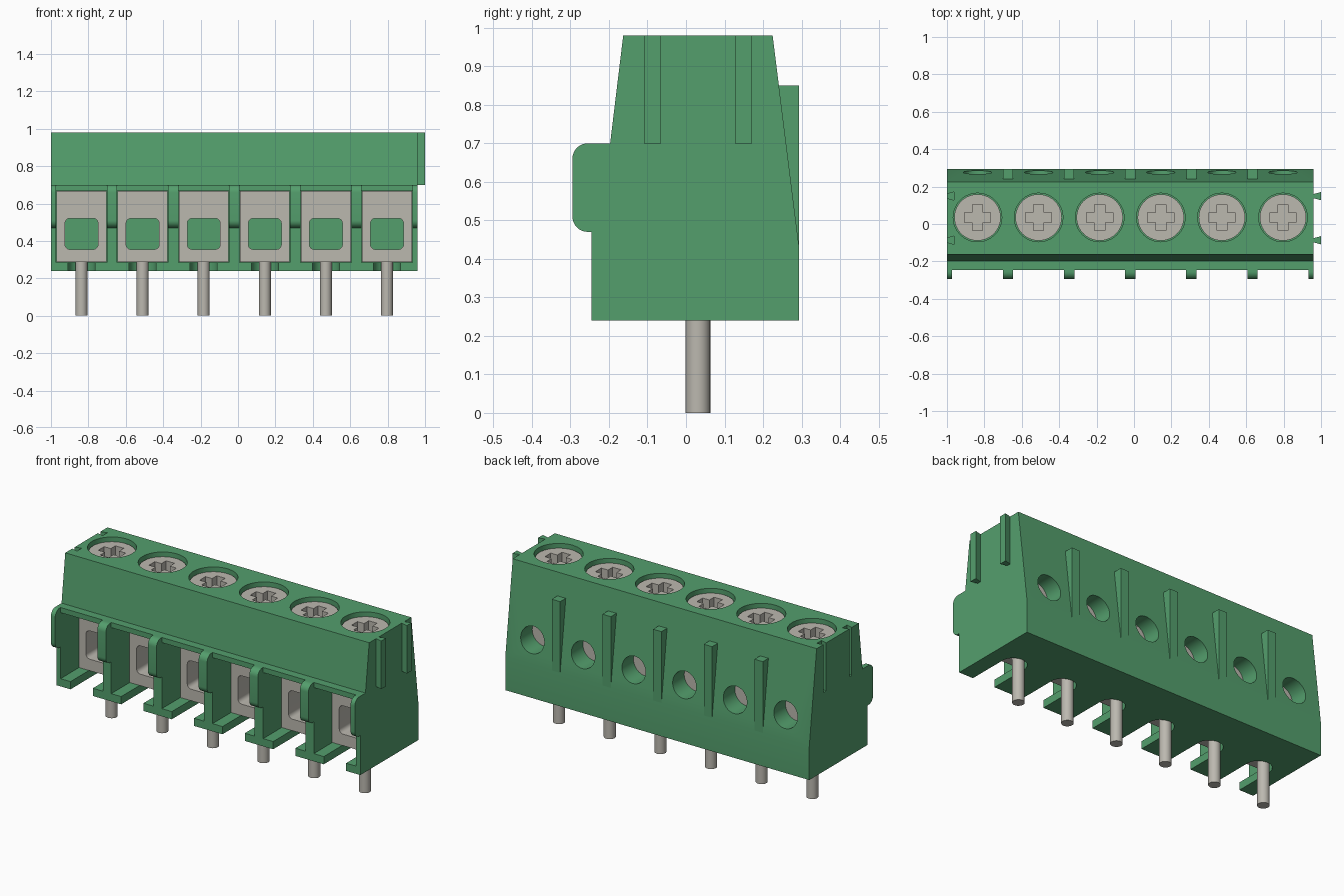
import bpy, bmesh, math
from mathutils import Vector

if "Cube" in bpy.data.objects:
    bpy.data.objects.remove(bpy.data.objects["Cube"], do_unlink=True)

PITCH = 1.96 / 6
CELLS = [-1 + PITCH * (i + 0.5) for i in range(6)]
WALLS = [-1 + PITCH * i for i in range(1, 6)]
SCREW_Y, PIN_Y = 0.035, 0.031


def material(name, rgb):
    m = bpy.data.materials.new(name)
    m.use_nodes = True
    m.diffuse_color = (*rgb, 1)
    m.node_tree.nodes["Principled BSDF"].inputs["Base Color"].default_value = (*rgb, 1)
    return m


GREEN = material("green plastic", (0.088, 0.345, 0.152))
METAL = material("pale metal", (0.50, 0.48, 0.43))


def arc(cx, cy, r, start, end, n=8):
    angles = [math.radians(start + (end - start) * i / n) for i in range(n + 1)]
    return [(cx + r * math.cos(a), cy + r * math.sin(a)) for a in angles]


def circle(cx, cy, r, n=40):
    return arc(cx, cy, r, 0, 360, n)[:-1]


def prisms(name, profiles, axis, lo, hi, mat, xs=(0,)):
    """Extrude each profile along an axis, repeated at every x offset."""
    place = {"x": lambda p, t: (t, p[0], p[1]),
             "y": lambda p, t: (p[0], t, p[1]),
             "z": lambda p, t: (p[0], p[1], t)}[axis]
    bm = bmesh.new()
    for x in xs:
        for pts in profiles:
            ends = [[bm.verts.new(Vector(place(p, t)) + Vector((x, 0, 0))) for p in pts]
                    for t in (lo, hi)]
            bm.faces.new(ends[0])
            bm.faces.new(ends[1][::-1])
            for i in range(len(pts)):
                j = (i + 1) % len(pts)
                bm.faces.new((ends[0][i], ends[0][j], ends[1][j], ends[1][i]))
    bmesh.ops.recalc_face_normals(bm, faces=bm.faces)
    me = bpy.data.meshes.new(name)
    bm.to_mesh(me)
    bm.free()
    me.materials.append(mat)
    ob = bpy.data.objects.new(name, me)
    bpy.context.collection.objects.link(ob)
    return ob


def select(ob):
    bpy.ops.object.select_all(action="DESELECT")
    ob.select_set(True)
    bpy.context.view_layer.objects.active = ob


def cut(ob, cutter):
    cutter.hide_render = True
    mod = ob.modifiers.new("cut", "BOOLEAN")
    mod.operation, mod.solver, mod.object = "DIFFERENCE", "EXACT", cutter
    select(ob)
    bpy.ops.object.modifier_apply(modifier=mod.name)
    bpy.data.objects.remove(cutter, do_unlink=True)


def smooth(ob):
    select(ob)
    bpy.ops.object.shade_smooth_by_angle(angle=math.radians(30))


# Housing: side profile with the rounded front nose
profile = [(-0.245, 0.24), (0.293, 0.24), (0.293, 0.435), (0.225, 0.98),
           (-0.163, 0.98), (-0.197, 0.70)]
profile += arc(-0.255, 0.66, 0.04, 90, 180) + arc(-0.255, 0.51, 0.04, 180, 270)
profile += [(-0.245, 0.47)]
housing = prisms("housing", [profile], "x", -1, 0.96, GREEN)

# Wire pockets between the dividers, clearing the nose in front of each lip
pocket = [(-0.4, 0.285), (0.17, 0.285), (0.17, 0.67), (-0.245, 0.67),
          (-0.245, 0.75), (-0.4, 0.75)]
cut(housing, prisms("pocket_cutter", [pocket], "x", -0.136, 0.136, GREEN, CELLS))

# Round-ended floor slots around the pins
slot = [(0.072, -0.4)] + arc(0, -0.01, 0.072, 0, 180, 16) + [(-0.072, -0.4)]
cut(housing, prisms("slot_cutter", [slot], "z", 0.2, 0.32, GREEN, CELLS))

# Screw wells and rear test holes
cut(housing, prisms("well_cutter", [circle(0, SCREW_Y, 0.13)], "z", 0.8, 1.1, GREEN, CELLS))
cut(housing, prisms("hole_cutter", [circle(0, 0.57, 0.076)], "y", 0.16, 0.4, GREEN, CELLS))


# Dovetail grooves on one end, matching tabs on the other
def dovetail(x0, x1, y):
    return [(x0, y - 0.011), (x1, y - 0.022), (x1, y + 0.022), (x0, y + 0.011)]


RAILS = (-0.087, 0.149)
cut(housing, prisms("groove_cutter", [dovetail(-1.001, -0.962, y) for y in RAILS],
                    "z", 0.70, 1.1, GREEN))
smooth(housing)
prisms("dovetail_tabs", [dovetail(0.959, 1.0, y) for y in RAILS], "z", 0.70, 0.98, GREEN)

# Rear wedge ribs
rib = [(0.23, 0.85), (0.293, 0.85), (0.293, 0.435), (0.28, 0.435)]
prisms("back_ribs", [rib], "x", -0.027, 0.027, GREEN, WALLS)

# Metal wire clamps with a rounded opening that ends on plastic
box = [(-0.133, 0.288), (0.133, 0.288), (0.133, 0.668), (-0.133, 0.668)]
clamps = prisms("wire_clamps", [box], "y", -0.08, 0.167, METAL, CELLS)
opening = []
for cx, cz, a in ((0.063, 0.495, 0), (-0.063, 0.495, 90), (-0.063, 0.38, 180), (0.063, 0.38, 270)):
    opening += arc(cx, cz, 0.025, a, a + 90, 5)
cut(clamps, prisms("opening_cutter", [opening], "y", -0.2, 0.12, METAL, CELLS))
clamps.data.materials.append(GREEN)
smooth(clamps)
for f in clamps.data.polygons:
    if f.normal.y < -0.9 and f.center.y > 0:
        f.material_index = 1

# Screws with a cross recess
screws = prisms("screws", [circle(0, SCREW_Y, 0.124)], "z", 0.79, 0.955, METAL, CELLS)
w, r = 0.027, 0.07
quarter = [(r, -w), (r, w), (w, w)]
cross = []
for k in range(4):
    c, s = round(math.cos(k * math.pi / 2)), round(math.sin(k * math.pi / 2))
    cross += [(x * c - y * s, x * s + y * c + SCREW_Y) for x, y in quarter]
cut(screws, prisms("cross_cutter", [cross], "z", 0.90, 1.1, METAL, CELLS))
smooth(screws)

# Solder pins
smooth(prisms("pins", [circle(0, PIN_Y, 0.032, 24)], "z", 0, 0.30, METAL, CELLS))
